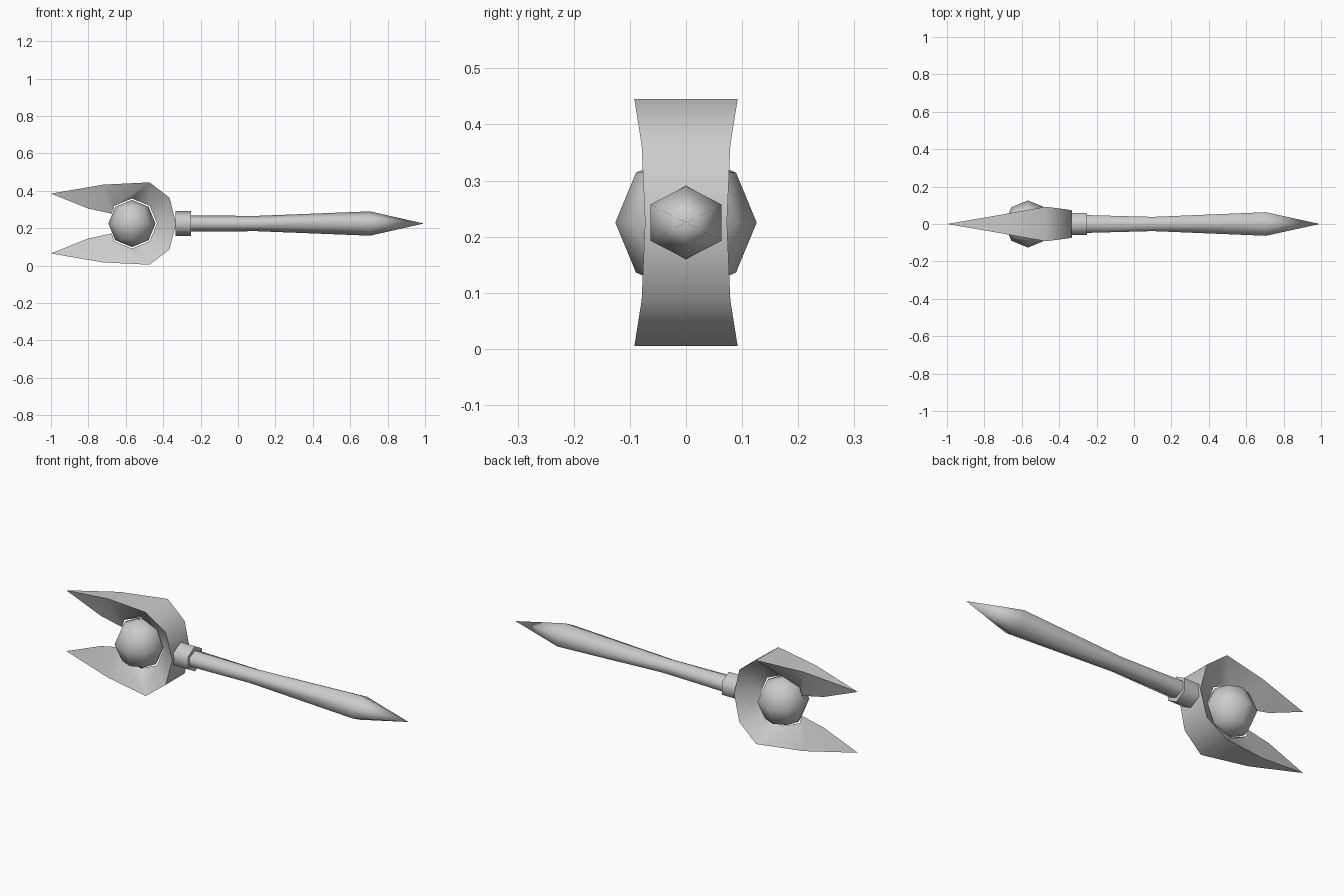
import bpy, bmesh
from math import sin, cos, pi, radians
from mathutils import Matrix

if "Cube" in bpy.data.objects:
    bpy.data.objects.remove(bpy.data.objects["Cube"], do_unlink=True)

AXIS = 0.225       # height of the shaft's centre line
BALL_X = -0.567

grey = bpy.data.materials.new("plain grey")
grey.use_nodes = True
grey.diffuse_color = (0.6, 0.6, 0.6, 1)
grey.node_tree.nodes["Principled BSDF"].inputs["Base Color"].default_value = grey.diffuse_color


def finish(name, bm, angle):
    bmesh.ops.remove_doubles(bm, verts=bm.verts, dist=0.0005)
    bmesh.ops.recalc_face_normals(bm, faces=bm.faces)
    mesh = bpy.data.meshes.new(name)
    bm.to_mesh(mesh)
    bm.free()
    mesh.materials.append(grey)
    obj = bpy.data.objects.new(name, mesh)
    bpy.context.collection.objects.link(obj)
    bpy.ops.object.select_all(action='DESELECT')
    obj.select_set(True)
    bpy.context.view_layer.objects.active = obj
    bpy.ops.object.shade_smooth_by_angle(angle=radians(angle))


def hex_rod(name, rings, angle):
    """Six-sided rod along x from (x, half width, half height) rings."""
    bm = bmesh.new()
    loops = []
    for x, wide, high in rings:
        loops.append([bm.verts.new((x, wide * sin(i * pi / 3) / sin(pi / 3),
                                    AXIS + high * cos(i * pi / 3))) for i in range(6)])
    for a, b in zip(loops, loops[1:]):
        for i in range(6):
            j = (i + 1) % 6
            bm.faces.new((a[i], a[j], b[j], b[i]))
    bm.faces.new(loops[0])
    if rings[-1][1] > 0:
        bm.faces.new(loops[-1])
    finish(name, bm, angle)


# Handle with swollen, pointed end, and the collar that holds the claw
hex_rod("handle", [(-0.27, 0.048, 0.043), (0.1, 0.038, 0.041),
                   (0.705, 0.063, 0.065), (0.993, 0, 0)], 75)
hex_rod("collar", [(-0.335, 0.058, 0.066), (-0.25, 0.058, 0.066)], 75)

# Ball floating inside the claw
bm = bmesh.new()
bmesh.ops.create_uvsphere(bm, u_segments=8, v_segments=4, radius=0.126,
                          matrix=Matrix.Translation((BALL_X, 0, AXIS)))
finish("ball", bm, 75)

# Claw: flat outer band, sides sloping in to a ridge that wraps the ball.
# Each section: outer x, outer height, half width, ridge x, ridge height
R = 0.134
D = R * cos(pi / 4)
sections = [
    (-1.0, 0.16, 0, -1.0, 0.16),
    (-0.72, 0.208, 0.048, -0.80, 0.08),
    (-0.72, 0.208, 0.048, -0.675, 0.053),
    (-0.473, 0.22, 0.092, BALL_X - D, D),
    (-0.473, 0.22, 0.092, BALL_X, R),
    (-0.366, 0.138, 0.079, BALL_X + D, D),
    (-0.331, 0, 0.073, BALL_X + R, 0),
]
bm = bmesh.new()


def add_face(points):
    unique = list(dict.fromkeys(points))
    if len(unique) > 2:
        bm.faces.new([bm.verts.new(p) for p in unique])


for up in (1, -1):
    for (x1, h1, w1, rx1, rh1), (x2, h2, w2, rx2, rh2) in zip(sections, sections[1:]):
        z1, z2 = AXIS + up * h1, AXIS + up * h2
        add_face([(x1, -w1, z1), (x1, w1, z1), (x2, w2, z2), (x2, -w2, z2)]
                 if w1 and x1 != x2 else
                 [(x1, 0, z1), (x2, w2, z2), (x2, -w2, z2)] if x1 != x2 else [])
        for side in (1, -1):
            add_face([(x1, side * w1, z1), (x2, side * w2, z2),
                      (rx2, 0, AXIS + up * rh2), (rx1, 0, AXIS + up * rh1)])
finish("claw", bm, 50)
